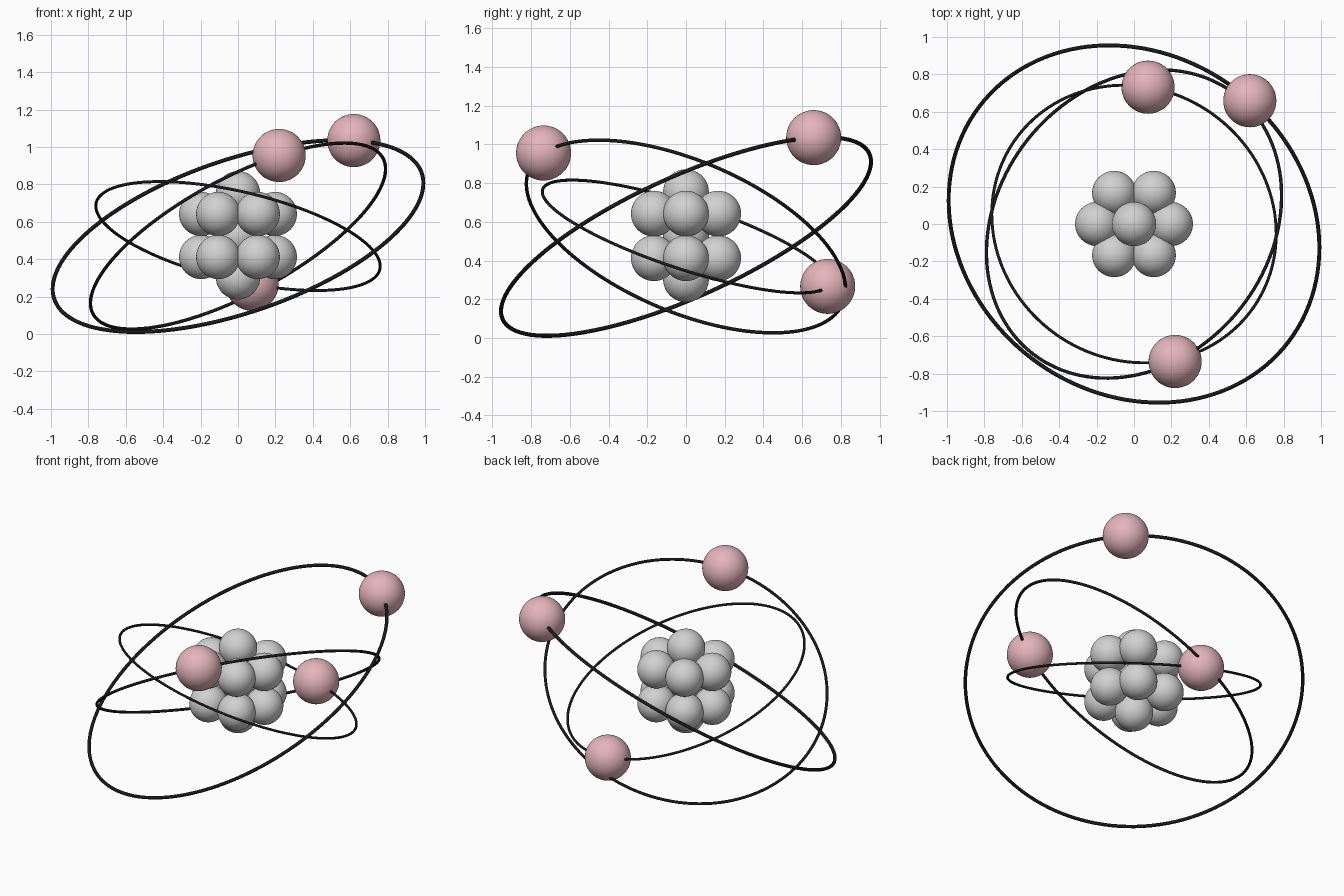
import bpy
import math
from mathutils import Vector

if "Cube" in bpy.data.objects:
    bpy.data.objects.remove(bpy.data.objects["Cube"], do_unlink=True)

NUCLEUS_CENTRE = Vector((0, 0, 0.527))
ORBIT_CENTRE = Vector((0, 0, 0.524))


def make_material(name, colour):
    mat = bpy.data.materials.new(name)
    mat.use_nodes = True
    mat.diffuse_color = (*colour, 1)
    bsdf = next(n for n in mat.node_tree.nodes if n.type == "BSDF_PRINCIPLED")
    bsdf.inputs["Base Color"].default_value = (*colour, 1)
    return mat


grey = make_material("grey", (0.64, 0.64, 0.64))
pink = make_material("dusty pink", (0.78, 0.46, 0.50))
black = make_material("black", (0.01, 0.01, 0.01))


def finish(name, mat):
    obj = bpy.context.object
    obj.name = name
    obj.data.materials.append(mat)
    bpy.ops.object.shade_smooth()


def ball(name, location, radius, mat):
    bpy.ops.mesh.primitive_uv_sphere_add(
        segments=48, ring_count=24, radius=radius, location=location)
    finish(name, mat)


# Nucleus: a core, two caps and two six-ball layers
for name, z in (("core", 0), ("top_cap", 0.226), ("bottom_cap", -0.224)):
    ball("nucleus_" + name, NUCLEUS_CENTRE + Vector((0, 0, z)), 0.118, grey)
for layer, z in (("upper", 0.115), ("lower", -0.115)):
    for i, angle in enumerate((0, 57.5, 122.5, 180, 237.5, 302.5)):
        a = math.radians(angle)
        offset = Vector((0.197 * math.cos(a), 0.197 * math.sin(a), z))
        ball(f"nucleus_{layer}_{i + 1}", NUCLEUS_CENTRE + offset, 0.118, grey)

# Tilted orbits, each with one electron riding on the ring
orbits = (
    ("outer", 1.0385, (-0.299, -0.393, 0.87), (0.62, 0.66, 0.51)),
    ("middle", 0.88, (-0.443, 0.351, 0.825), (0.22, -0.735, 0.43)),
    ("inner", 0.779, (0.217, 0.304, 0.927), (0.075, 0.73, -0.257)),
)
for name, radius, normal, toward in orbits:
    normal = Vector(normal).normalized()
    bpy.ops.mesh.primitive_torus_add(
        major_segments=128, minor_segments=12,
        major_radius=radius, minor_radius=radius * 0.0102, location=ORBIT_CENTRE,
        rotation=normal.to_track_quat("Z", "Y").to_euler())
    finish(name + "_orbit", black)
    toward = Vector(toward)
    toward -= normal * toward.dot(normal)
    ball(name + "_electron", ORBIT_CENTRE + toward.normalized() * radius, 0.142, pink)
